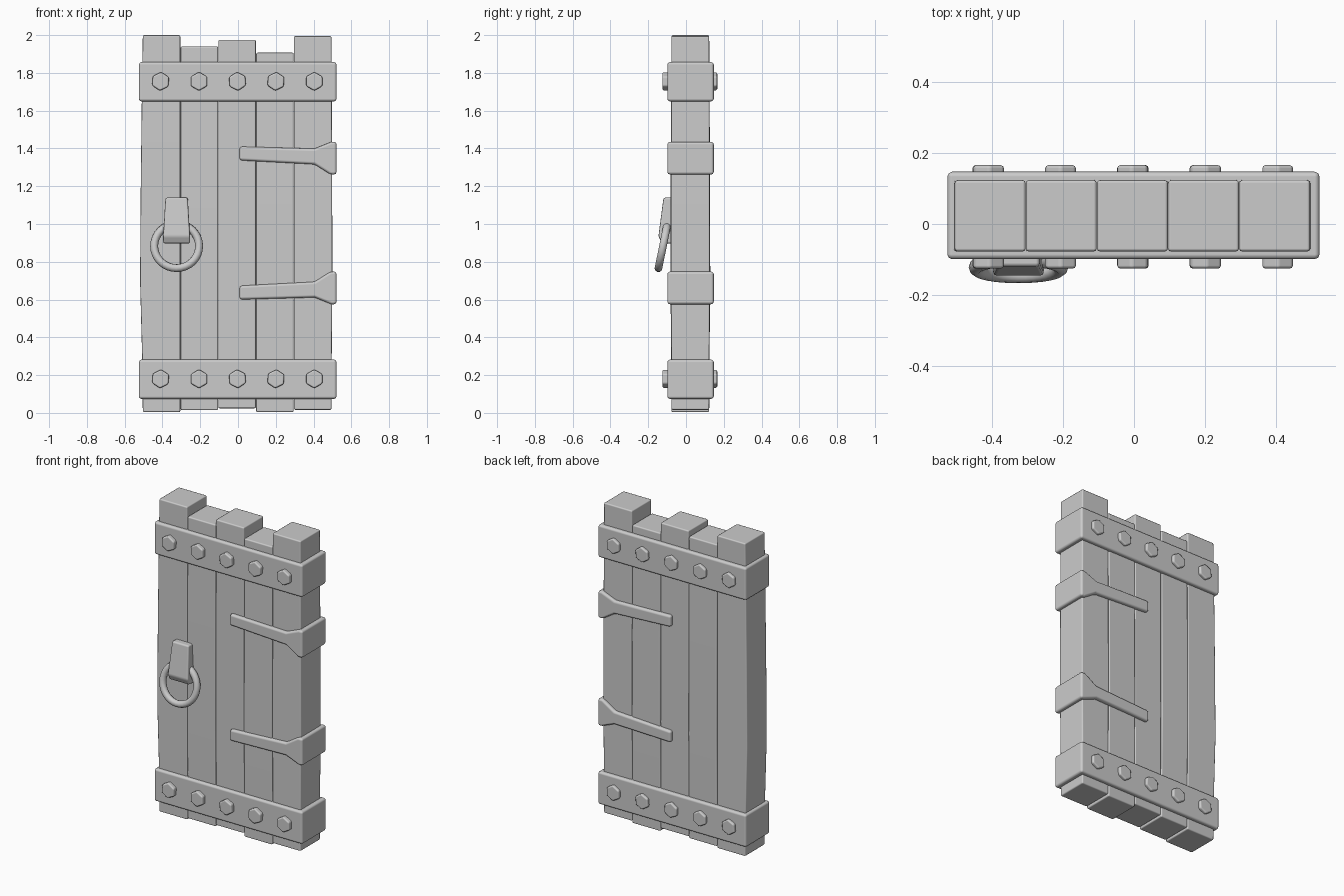
import bpy, bmesh, math
from mathutils import Matrix, Vector

if "Cube" in bpy.data.objects:
    bpy.data.objects.remove(bpy.data.objects["Cube"])


def finish(name, bm, bevel=0.0, segments=2):
    bmesh.ops.recalc_face_normals(bm, faces=bm.faces[:])
    mesh = bpy.data.meshes.new(name)
    bm.to_mesh(mesh)
    bm.free()
    ob = bpy.data.objects.new(name, mesh)
    bpy.context.collection.objects.link(ob)
    bpy.context.view_layer.objects.active = ob
    bpy.ops.object.select_all(action='DESELECT')
    ob.select_set(True)
    bpy.ops.object.shade_smooth_by_angle(angle=math.radians(50))
    if bevel:
        mod = ob.modifiers.new("bevel", 'BEVEL')
        mod.width = bevel
        mod.segments = segments
        mod.limit_method = 'ANGLE'
        mod.angle_limit = math.radians(25)
        mod.harden_normals = True
    return ob


def loft(name, sections, bevel):
    """Skin a list of equal-length vertex loops and cap both ends."""
    bm = bmesh.new()
    loops = [[bm.verts.new(p) for p in s] for s in sections]
    for a, b in zip(loops, loops[1:]):
        n = len(a)
        for i in range(n):
            bm.faces.new((a[i], a[(i + 1) % n], b[(i + 1) % n], b[i]))
    bm.faces.new(loops[0])
    bm.faces.new(loops[-1])
    return finish(name, bm, bevel)


def rect(x0, x1, y0, y1, z):
    return [(x0, y0, z), (x1, y0, z), (x1, y1, z), (x0, y1, z)]


Y0, Y1 = -0.099, 0.147        # front and back of the ironwork
XL, XR = -0.525, 0.522

# Planks, slightly swollen at mid height; only outer edges move sideways
planks = [(0.004, 2.0), (0.014, 1.94), (0.024, 1.975), (0.004, 1.907), (0.016, 1.995)]
for i, (z0, z1) in enumerate(planks):
    x0 = -0.504 + 0.2 * i
    x1 = x0 + 0.199
    sections = []
    for z, swell in ((z0, 0), (0.3, 0.002), (0.7, 0.008), (1.2, 0.006), (1.65, 0.003), (z1, 0)):
        dl = 1.8 * swell if i == 0 else 0
        dr = 0.6 * swell if i == 4 else 0
        dy = swell * (0.3, 0.7, 0.2, 0.6, 0.4)[i]
        sections.append(rect(x0 - dl, x1 + dr, -0.077 - dy, 0.123 + dy, z))
    loft(f"plank_{i + 1}", sections, 0.008)

# Iron bands with hexagonal bolts on both faces
for label, z in (("bottom", 0.178), ("top", 1.753)):
    loft(f"{label}_band", [rect(XL, XR, Y0, Y1, z - 0.104), rect(XL, XR, Y0, Y1, z + 0.104)], 0.014)
    for i in range(5):
        x = -0.41 + 0.2035 * i
        for face, y in (("front", Y0 - 0.007), ("back", Y1 - 0.001)):
            bm = bmesh.new()
            spin = math.radians(4 * (i % 3 - 1))
            m = (Matrix.Translation((x, y, z + 0.002)) @ Matrix.Rotation(math.pi / 2, 4, 'X')
                 @ Matrix.Rotation(spin, 4, 'Z'))
            bmesh.ops.create_cone(bm, cap_ends=True, segments=6, radius1=0.05, radius2=0.05,
                                  depth=0.039, matrix=m)
            finish(f"{label}_{face}_bolt_{i + 1}", bm, 0.009)

# Hinge straps flaring and wrapping around the right edge (lower one mirrored)
strap = [(0.008, 1.337), (0.405, 1.316), (0.49, 1.262), (XR, 1.262),
         (XR, 1.435), (0.495, 1.435), (0.405, 1.399), (0.008, 1.41)]
for label, flip in (("upper", False), ("lower", True)):
    pts = [(x, 2.01 - z if flip else z) for x, z in strap]
    loft(f"{label}_hinge", [[(x, y, z) for x, z in pts] for y in (Y0, Y1)], 0.014)

# Handle bracket: tapered wedge, thicker toward the bottom
CX = -0.325
side = [(-0.07, 1.14, 0.059), (-0.119, 1.14, 0.059), (-0.146, 0.935, 0.072),
        (-0.128, 0.897, 0.072), (-0.07, 0.897, 0.072)]
loft("handle_bracket", [[(CX + s * w, y, z) for y, z, w in side] for s in (-1, 1)], 0.01)

# Pull ring, tilted outward at the bottom
tilt = Matrix.Translation((CX, -0.122, 0.883)) @ Matrix.Rotation(-0.2, 4, 'X')
tilt = Matrix.Translation((CX, -0.122, 0.883)) @ Matrix.Rotation(math.pi / 2 + 0.2, 4, 'X')
if (tilt @ Vector((0, -0.12, 0))).y > -0.122:   # bottom must lean to the front
    tilt = Matrix.Translation((CX, -0.122, 0.883)) @ Matrix.Rotation(math.pi / 2 - 0.2, 4, 'X')
bm = bmesh.new()
R, r, N, M = 0.119, 0.021, 32, 10
grid = [[bm.verts.new(tilt @ Vector(((R + r * math.cos(b)) * math.cos(a),
                                     (R + r * math.cos(b)) * math.sin(a), r * math.sin(b))))
         for b in (2 * math.pi * j / M for j in range(M))]
        for a in (2 * math.pi * i / N for i in range(N))]
for i in range(N):
    for j in range(M):
        k, l = (i + 1) % N, (j + 1) % M
        bm.faces.new((grid[i][j], grid[k][j], grid[k][l], grid[i][l]))
finish("pull_ring", bm)
